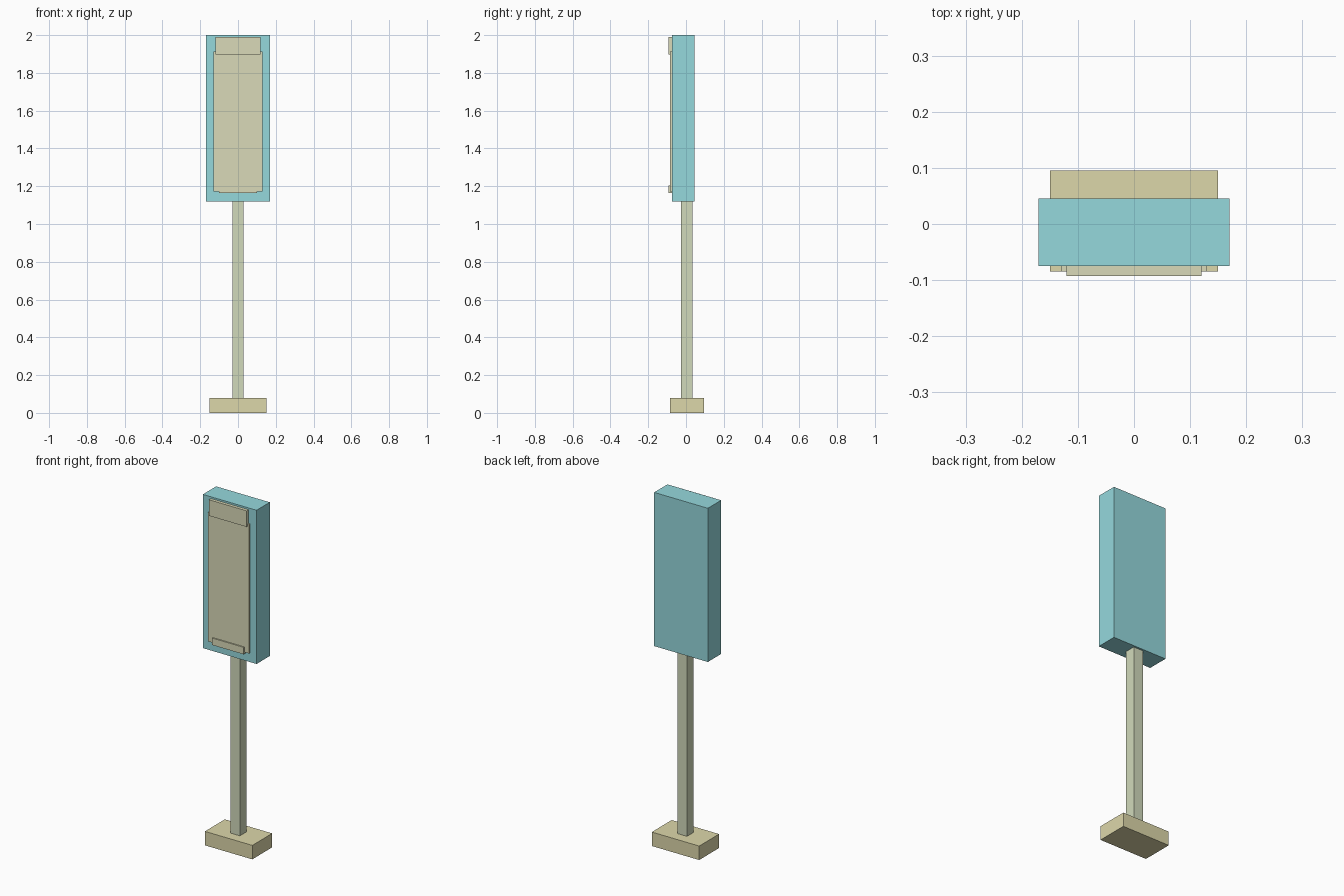
import bpy
import bmesh

if "Cube" in bpy.data.objects:
    bpy.data.objects.remove(bpy.data.objects["Cube"])


def material(name, rgb):
    m = bpy.data.materials.new(name)
    m.diffuse_color = (*rgb, 1.0)
    m.use_nodes = True
    m.node_tree.nodes["Principled BSDF"].inputs["Base Color"].default_value = m.diffuse_color
    return m


def box(name, x, y, z, mat):
    """Box centred on x = 0 with half width x and (min, max) ranges y and z."""
    bm = bmesh.new()
    bmesh.ops.create_cube(bm, size=1.0)
    for v in bm.verts:
        v.co = (v.co.x * 2 * x,
                y[0] + (v.co.y + 0.5) * (y[1] - y[0]),
                z[0] + (v.co.z + 0.5) * (z[1] - z[0]))
    mesh = bpy.data.meshes.new(name)
    bm.to_mesh(mesh)
    bm.free()
    mesh.materials.append(mat)
    ob = bpy.data.objects.new(name, mesh)
    bpy.context.collection.objects.link(ob)
    return ob


sand = material("sand", (0.72, 0.68, 0.40))
pale = material("pale_green", (0.64, 0.70, 0.50))
cream = material("cream", (0.70, 0.70, 0.48))
cyan = material("cyan", (0.30, 0.69, 0.72))

# Foot and post
box("base", 0.15, (-0.085, 0.095), (0.0, 0.08), sand)
box("post", 0.03, (-0.026, 0.034), (0.08, 1.12), pale)

# Sign cabinet
box("sign_cabinet", 0.17, (-0.075, 0.045), (1.12, 2.0), cyan)

# Front panel with raised header and lower strip
box("front_panel", 0.13, (-0.085, -0.075), (1.173, 1.912), cream)
box("header_plate", 0.12, (-0.093, -0.075), (1.898, 1.99), cream)
box("lower_strip", 0.10, (-0.092, -0.075), (1.163, 1.203), cream)
